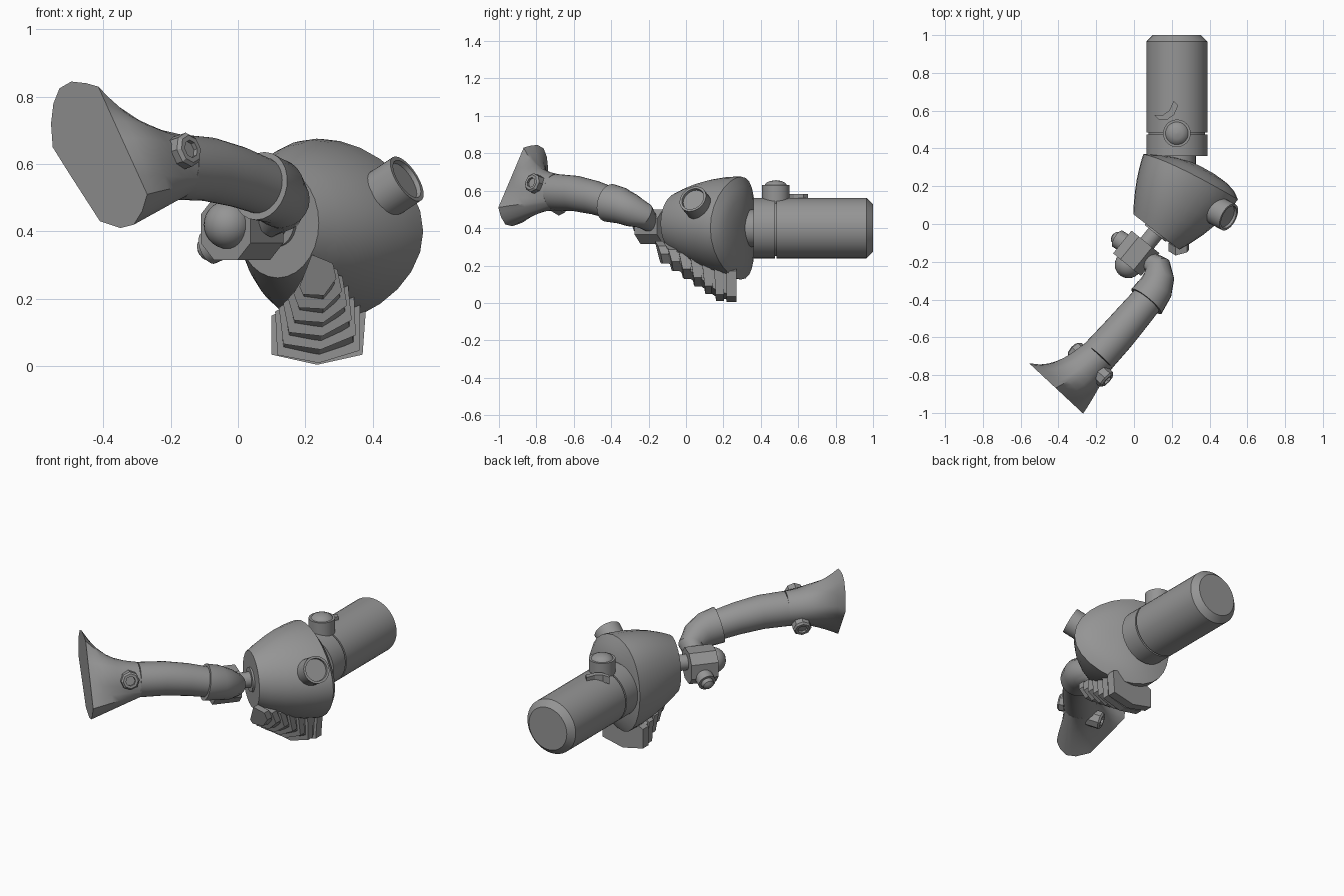
import bpy, bmesh, math
from mathutils import Vector as V, Matrix

if "Cube" in bpy.data.objects:
    bpy.data.objects.remove(bpy.data.objects["Cube"])

metal = bpy.data.materials.new("grey metal")
metal.diffuse_color = (0.3, 0.3, 0.3, 1)
metal.use_nodes = True
metal.node_tree.nodes["Principled BSDF"].inputs["Base Color"].default_value = metal.diffuse_color
UP = V((0, 0, 1))


def finish(name, bm, angle=30):
    bmesh.ops.recalc_face_normals(bm, faces=bm.faces)
    me = bpy.data.meshes.new(name)
    bm.to_mesh(me)
    bm.free()
    me.materials.append(metal)
    ob = bpy.data.objects.new(name, me)
    bpy.context.collection.objects.link(ob)
    if angle:
        bpy.ops.object.select_all(action='DESELECT')
        ob.select_set(True)
        bpy.context.view_layer.objects.active = ob
        bpy.ops.object.shade_smooth_by_angle(angle=math.radians(angle))
    return ob


def loft(name, rings, angle=30):
    """Skin a list of equal-length point rings and cap both ends."""
    bm = bmesh.new()
    rows = [[bm.verts.new(p) for p in r] for r in rings]
    n = len(rows[0])
    for a, b in zip(rows, rows[1:]):
        for i in range(n):
            j = (i + 1) % n
            bm.faces.new((a[i], a[j], b[j], b[i]))
    bm.faces.new(rows[0])
    bm.faces.new(rows[-1])
    return finish(name, bm, angle)


def ring(c, axis, r, seg):
    """Circle of points around axis."""
    axis = V(axis).normalized()
    s = axis.cross(UP if abs(axis.z) < 0.9 else V((1, 0, 0))).normalized()
    t = s.cross(axis)
    return [V(c) + r * (math.cos(k) * s + math.sin(k) * t)
            for k in (2 * math.pi * i / seg for i in range(seg))]


def lathe(name, c, axis, profile, seg=32, angle=30):
    """Turned part: profile is (distance along axis, radius)."""
    a = V(axis).normalized()
    return loft(name, [ring(V(c) + a * d, a, max(r, 0.002), seg) for d, r in profile], angle)


def ball(name, c, r):
    bm = bmesh.new()
    bmesh.ops.create_uvsphere(bm, u_segments=24, v_segments=14, radius=r,
                              matrix=Matrix.Translation(c))
    return finish(name, bm, 40)


# Motor: chamfered barrel with a groove, and a narrow neck to the housing
lathe("motor", (0.227, 0, 0.4), (0, 1, 0),
      [(0.25, 0.1), (0.36, 0.1), (0.36, 0.162), (0.475, 0.162), (0.475, 0.15), (0.485, 0.15),
       (0.485, 0.162), (0.965, 0.162), (1.0, 0.127)], 40)

# Upright post with domed cap, and hooked lever on the motor
lathe("post", (0.227, 0.48, 0.5), UP,
      [(0, 0.073), (0.13, 0.073), (0.13, 0.06), (0.143, 0.05), (0.152, 0.03), (0.156, 0)])
lever = [(0.12, 0.565), (0.165, 0.565), (0.2, 0.59), (0.222, 0.64)]
loft("lever", [[V((x - w, y + w, z)) for w, z in
                ((-0.012, 0.54), (0.012, 0.54), (0.012, 0.582), (-0.012, 0.582))]
               for x, y in lever], 0)

# Housing: cone-like bowl from a round front plate to a wide bowed rear rim
A = V((0.49, 0.87, 0)).normalized()
P = V((0.63, 0.78, 0)).normalized()      # direction of the front plate and shaft
F = V((0.118, -0.042, 0.425))
R = V((0.30, 0.25, 0.4))
SEG = 28


def bowl_ring(t, scale=1.0, back=0.0, shift=0.0):
    pts = []
    for i in range(SEG):
        k = 2 * math.pi * i / SEG
        c, s = math.cos(k), math.sin(k)
        bulge = 0.1 * t * (1 - t) * (0.5 + 0.5 * min(1, 1 + c))
        front = F + V((0.122, -0.094, 0)) * c * (1 + bulge / 0.15) + UP * s * (0.163 + bulge)
        rear = R + V((0.25, -0.12, 0)) * c * (1 + bulge / 0.25) + UP * s * (0.275 + bulge)
        rear += V((-0.055, 0.045, 0)) * s * s
        p = front.lerp(rear, t)
        pts.append(R + (p - R) * scale + A * back + V((shift, -shift / 2, 0)) if t == 1 else p)
    return pts


loft("housing", [bowl_ring(t) for t in (0, 0.15, 0.35, 0.55, 0.75, 0.9, 1)]
     + [bowl_ring(1, 0.82, 0.03, 0.012), bowl_ring(1, 0.6, 0.052, 0.02),
        bowl_ring(1, 0.3, 0.068, 0.02), bowl_ring(1, 0.01, 0.073, 0.02)], 35)

# Round side port with recessed face
lathe("side_port", (0.485, 0.045, 0.545), (0.76, -0.4, 0.5),
      [(-0.12, 0.077), (0.022, 0.077), (0.022, 0.064), (0.008, 0.062)])
# Small rear drain
lathe("rear_drain", (0.14, 0.27, 0.26), (-0.3, 0.9, -0.15),
      [(-0.05, 0.045), (0.06, 0.045), (0.06, 0.034), (0.045, 0.034)], 20)

# Shaft and joint block in front of the housing
lathe("shaft", F + P * 0.02, -P, [(0, 0.07), (0.03, 0.07), (0.03, 0.045), (0.15, 0.045)], 24)
bm = bmesh.new()
yaw = math.atan2(P.y, P.x)
bmesh.ops.create_cube(bm, size=1, matrix=Matrix.Translation((0.012, -0.155, 0.408))
                      @ Matrix.Rotation(yaw, 4, 'Z') @ Matrix.Diagonal((0.155, 0.19, 0.185, 1)))
along = [e for e in bm.edges
         if abs((e.verts[0].co - e.verts[1].co).normalized().dot(P)) > 0.9]
bmesh.ops.bevel(bm, geom=along, offset=0.05, segments=1, affect='EDGES')
finish("joint_block", bm, 0)
ball("front_ball", (-0.03, -0.215, 0.42), 0.072)
lathe("side_knob", (-0.02, -0.12, 0.38), (-0.8, 0.5, -0.35),
      [(0, 0.05), (0.085, 0.05), (0.085, 0.036), (0.105, 0.03), (0.115, 0.015), (0.118, 0)], 20)

# Arm: elbow sleeve, then a tube
D = V((-0.66, -0.75, 0)).normalized()
S = V((0.73, -0.68, 0)).normalized()
elbow = [((0.075, -0.19, 0.425), (0.8, -0.4, 0.6), 0.05),
         ((0.125, -0.225, 0.465), (0.4, -0.8, 0.5), 0.07),
         ((0.125, -0.29, 0.495), (0, -0.95, 0.3), 0.088),
         ((0.108, -0.345, 0.52), (-0.4, -0.9, 0.2), 0.097),
         ((0.066, -0.41, 0.535), (-0.62, -0.75, 0.2), 0.103),
         ((0.066, -0.41, 0.535), (-0.62, -0.75, 0.2), 0.085)]
loft("elbow", [ring(c, d, r, 24) for c, d, r in elbow])
tube = [((0.085, -0.385, 0.53), 0.084), ((0.0, -0.485, 0.562), 0.09),
        ((-0.09, -0.59, 0.585), 0.095), ((-0.19, -0.70, 0.592), 0.098)]
loft("arm_tube", [ring(c, D + UP * 0.12, r, 32) for c, r in tube])

# Foot: the round tube blends into a slanted sole with a thin raised toe
T0, T1 = V((-0.185, -0.695, 0.592)), V((-0.415, -0.868, 0.625))
outline = [(-0.27, .51), (-0.32, .62), (-0.37, .73), (-0.415, .83), (-0.45, .84), (-0.495, .845),
           (-0.53, .825), (-0.548, .78), (-0.555, .72), (-0.55, .65), (-0.50, .57), (-0.455, .50),
           (-0.41, .43), (-0.35, .41), (-0.31, .42), (-0.285, .46)]
sole = []
for a, b in zip(outline, outline[1:] + outline[:1]):
    for f in (0, 0.5):
        p = V(a).lerp(V(b), f)
        sole.append(V(((p.x - T1.x) / 0.73, p.y - T1.z)))


def foot_ring(t):
    c = T0.lerp(T1, t)
    pts = []
    for q in sole:
        d = q.normalized()
        side = min(1, max(0, 0.6 + 0.5 * d.x - 0.15 * d.y))    # 1 at heel, 0 at toe
        p = (d * 0.098).lerp(q, t ** (1.0 + 3.0 * (1 - side)))
        # the instep stands proud of the straight sole edge
        p += V((0.045, 0.02)) * max(0, d.dot(V((0.8, 0.6)))) ** 2 * math.sin(math.pi * t) * t
        pts.append(c + S * p.x + UP * p.y)
    return pts


loft("foot", [foot_ring(t) for t in (0, 0.25, 0.45, 0.6, 0.75, 0.88, 1)], 40)

# Hex nuts on both sides of the ankle
for name, c, d, tilt in (("nut_right", (-0.155, -0.815, 0.64), S, 0.25),
                         ("nut_left", (-0.305, -0.675, 0.52), -S, -0.4)):
    lathe(name, c, d + UP * tilt,
          [(-0.06, 0.052), (0.012, 0.052), (0.022, 0.042), (0.022, 0.027), (0.008, 0.027)], 8, 20)

# Stepped fins under the housing, growing and untwisting towards the back
COUNT = 7


def fin_ring(i, y, shrink=0.0):
    f = i / (COUNT - 1)
    h = 0.055 + 0.08 * f - shrink
    low = max(0.205 - 0.235 * f, 0.004) + shrink
    top = 0.30 - 0.11 * f
    lean = 0.05 * (1 - f)
    roll = Matrix.Rotation(0.45 * (1 - f) ** 1.2, 2)
    mid = (low + top) / 2
    pts = ((-h, low + 0.03), (0, low), (h, low + 0.03), (h + 0.01, top - 0.02), (0.02, top + 0.03),
           (-h, top - 0.04))
    out = []
    for x, z in pts:
        q = roll @ V((x, z - mid))
        out.append(V((0.235 + q.x, y - lean * (z - low) / 0.15, mid + q.y)))
    return out


for i in range(COUNT):
    y = -0.125 + 0.057 * i
    loft(f"fin_{i + 1}", [fin_ring(i, y), fin_ring(i, y + (0.044 if i < COUNT - 1 else 0.053))], 0)
loft("fin_core", [fin_ring(i, -0.11 + 0.057 * i, 0.014) for i in range(COUNT)], 0)
